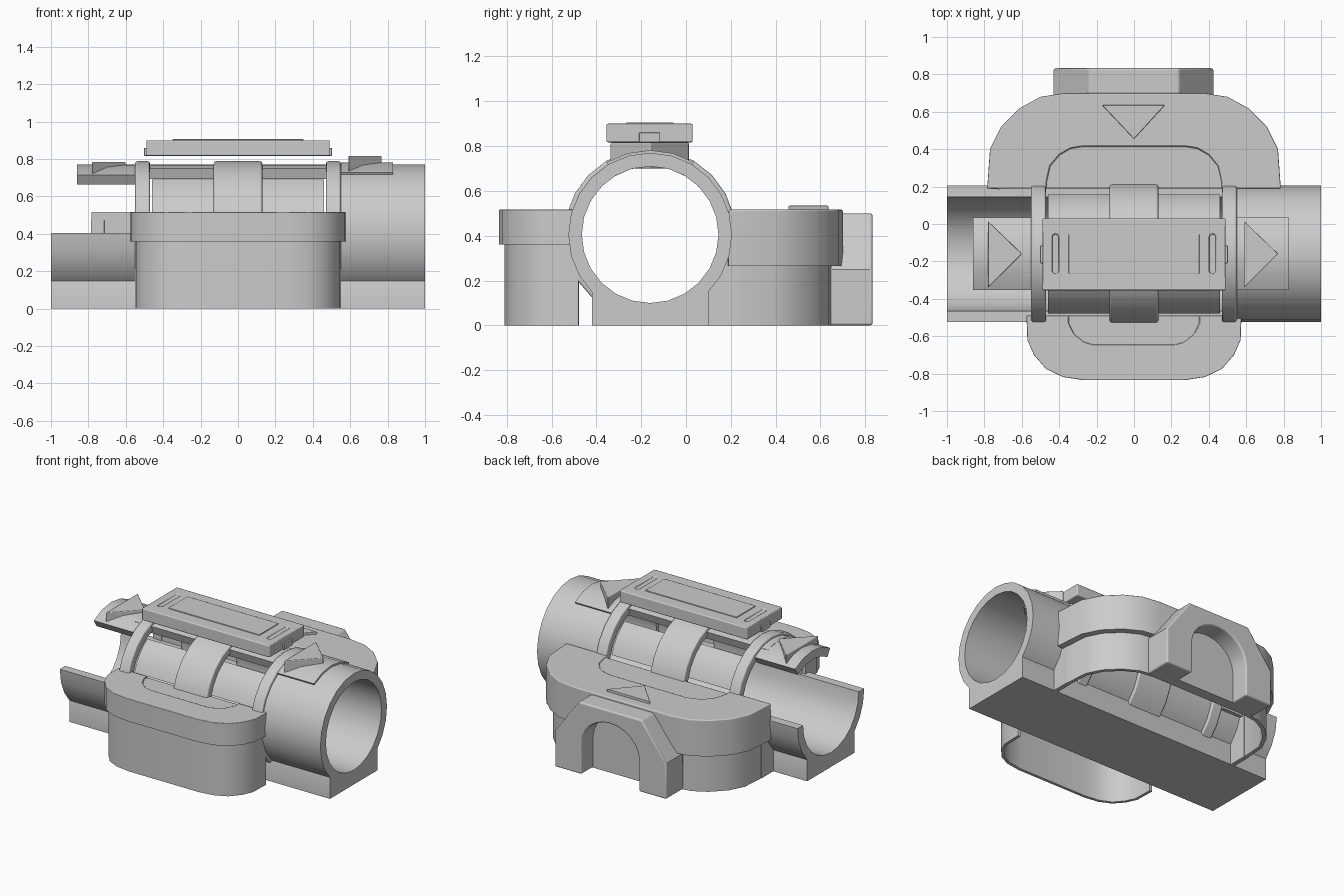
import bpy, bmesh, math
from mathutils import Vector

if "Cube" in bpy.data.objects:
    bpy.data.objects.remove(bpy.data.objects["Cube"], do_unlink=True)

GREY = (0.6, 0.6, 0.6, 1)
grey = bpy.data.materials.new("light_grey_plastic")
grey.use_nodes = True
grey.diffuse_color = GREY
grey.node_tree.nodes["Principled BSDF"].inputs["Base Color"].default_value = GREY

CY, CZ = -0.16, 0.405         # tube axis
R_IN, R_OUT = 0.305, 0.365    # tube radii


def smooth(ob):
    bpy.ops.object.select_all(action='DESELECT')
    ob.select_set(True)
    bpy.context.view_layer.objects.active = ob
    bpy.ops.object.shade_smooth_by_angle(angle=math.radians(32))


def finish(name, bm, bevel=0.0):
    bmesh.ops.recalc_face_normals(bm, faces=bm.faces)
    mesh = bpy.data.meshes.new(name)
    bm.to_mesh(mesh)
    bm.free()
    mesh.materials.append(grey)
    ob = bpy.data.objects.new(name, mesh)
    bpy.context.collection.objects.link(ob)
    smooth(ob)
    if bevel:
        mod = ob.modifiers.new("soft_edges", 'BEVEL')
        mod.width, mod.segments = bevel, 2
        mod.limit_method, mod.angle_limit = 'ANGLE', math.radians(40)
        mod.harden_normals = True
    return ob


def prism(name, pts, axis, lo, hi, bevel=0.0):
    """Extrude a 2D outline along the given axis."""
    def place(p, d):
        a, b = p
        return {'x': (d, a, b), 'y': (a, d, b), 'z': (a, b, d)}[axis]
    bm = bmesh.new()
    low = [bm.verts.new(place(p, lo)) for p in pts]
    high = [bm.verts.new(place(p, hi)) for p in pts]
    bm.faces.new(low)
    bm.faces.new(high)
    for i in range(len(pts)):
        j = (i + 1) % len(pts)
        bm.faces.new((low[i], low[j], high[j], high[i]))
    return finish(name, bm, bevel)


def box(name, x0, x1, y0, y1, z0, z1, bevel=0.0):
    return prism(name, [(x0, y0), (x1, y0), (x1, y1), (x0, y1)], 'z', z0, z1, bevel)


def arc(name, x0, x1, ri, ro, a0, a1, bevel=0.0):
    """Curved shell around the tube axis, angles in degrees from the top."""
    n = max(4, round((a1 - a0) / 15))
    closed = a1 - a0 >= 360
    bm = bmesh.new()
    rows = []
    for i in range(n if closed else n + 1):
        a = math.radians(a0 + (a1 - a0) * i / n)
        s, c = math.sin(a), math.cos(a)
        rows.append([bm.verts.new((x, CY + r * s, CZ + r * c))
                     for x, r in ((x0, ri), (x1, ri), (x1, ro), (x0, ro))])
    for i in range(n):
        p, q = rows[i], rows[(i + 1) % len(rows)]
        for k in range(4):
            bm.faces.new((p[k], p[(k + 1) % 4], q[(k + 1) % 4], q[k]))
    if not closed:
        bm.faces.new(rows[0])
        bm.faces.new(rows[-1])
    return finish(name, bm, bevel)


def mirrored(half):
    return half + [(-x, y) for x, y in reversed(half)]


def inset(path, d):
    """Shift an open outline sideways; negative moves inwards."""
    out = []
    for i, p in enumerate(path):
        t = Vector(path[min(i + 1, len(path) - 1)]) - Vector(path[max(i - 1, 0)])
        t.normalize()
        out.append((p[0] + t.y * d, p[1] - t.x * d))
    return out


def wall(name, path, d0, d1, z0, z1):
    return prism(name, inset(path, d0) + inset(path, d1)[::-1], 'z', z0, z1)


def cut(ob, cutter):
    cutter.hide_render = True
    mod = ob.modifiers.new("recess", 'BOOLEAN')
    mod.object, mod.operation, mod.solver = cutter, 'DIFFERENCE', 'EXACT'
    bpy.context.view_layer.objects.active = ob
    while ob.modifiers[0] != mod:
        bpy.ops.object.modifier_move_up(modifier=mod.name)
    bpy.ops.object.modifier_apply(modifier=mod.name)
    bpy.data.objects.remove(cutter, do_unlink=True)
    smooth(ob)


# Tube: full at one end, open trough along the rest, lid strip on top
arc("full_tube", 0.55, 1.0, R_IN, R_OUT, 0, 360)
arc("open_trough", -1.0, 0.55, R_IN, R_OUT, 90, 270)
arc("top_strip", -0.6, 0.57, R_IN, R_OUT, -19, 19)

# Base with a round seat for the tube
seat = [(CY + 0.33 * math.sin(math.radians(a)), CZ - 0.33 * math.cos(math.radians(a)))
        for a in range(48, -49, -8)]
prism("base", [(-0.42, 0), (0.1, 0), (0.1, 0.145)] + seat + [(-0.42, 0.145)], 'x', -1, 1)

# Window panels, rings and strap
for side, word in ((1, "back"), (-1, "front")):
    a0, a1 = sorted((32 * side, 72 * side))
    arc(word + "_window_panel", -0.46, 0.46, R_IN, 0.335, a0, a1)
for side, word in ((1, "left"), (-1, "right")):
    x0, x1 = sorted((0.47 * side, 0.55 * side))
    arc(word + "_ring", x0, x1, 0.32, 0.383, -138, 138, 0.012)
arc("center_strap", -0.13, 0.13, 0.325, 0.383, -138, 138, 0.012)

# Arrow tabs on both ends
arc("left_tab", 0.55, 0.83, 0.35, 0.377, -31, 31)
arc("right_tab", -0.86, -0.55, R_IN, 0.365, -32, 32)
for word, x, top in (("left", 0.59, 0.817), ("right", -0.78, 0.785)):
    prism(word + "_arrow", [(x, 0.015), (x, -0.34), (x + 0.18, CY)], 'z', 0.7, top, 0.006)

# Top cover with a raised panel, two slots and end clips
cover = box("top_cover", -0.49, 0.49, -0.355, 0.03, 0.817, 0.9, 0.012)
for side in (1, -1):
    x = 0.42 * side
    slot = [(x + 0.018 * math.cos(math.radians(a)),
             CY + (0.09 if a < 180 else -0.09) + 0.018 * math.sin(math.radians(a)))
            for a in (0, 45, 90, 135, 179, 181, 225, 270, 315, 359)]
    cut(cover, prism("slot_cutter", slot, 'z', 0.885, 0.95))
    x0, x1 = sorted((0.47 * side, 0.502 * side))
    box("cover_clip", x0, x1, -0.21, -0.115, 0.817, 0.86, 0.004)
box("cover_panel", -0.35, 0.35, -0.265, -0.055, 0.89, 0.906, 0.003)

# Front housing: lip, top plate and thinner skirt, open below
front = mirrored([(-0.575, -0.49), (-0.57, -0.62), (-0.535, -0.7), (-0.47, -0.775),
                  (-0.38, -0.818), (-0.27, -0.835)])
plate = prism("front_top_plate", front, 'z', 0.46, 0.517, 0.008)
pocket = mirrored([(-0.35, -0.45), (-0.35, -0.53), (-0.32, -0.59), (-0.27, -0.63), (-0.22, -0.645)])
cut(plate, prism("pocket_cutter", pocket, 'z', 0.508, 0.6))
wall("front_lip", front, 0.0, -0.05, 0.36, 0.47)
skirt = [(-0.575, -0.48)] + front[1:-1] + [(0.575, -0.48)]
wall("front_skirt", skirt, -0.025, -0.045, 0, 0.4)

# Rear housing, wider, built the same way, with end walls towards the tube
rear = mirrored([(0.785, 0.19), (0.77, 0.4), (0.71, 0.52), (0.61, 0.62), (0.5, 0.68), (0.37, 0.7)])
plate = prism("rear_top_plate", rear, 'z', 0.46, 0.517, 0.008)
pocket = mirrored([(0.47, 0.15), (0.47, 0.22), (0.45, 0.31), (0.4, 0.37), (0.34, 0.405), (0.28, 0.415)])
cut(plate, prism("pocket_cutter", pocket, 'z', 0.5, 0.6))
wall("rear_lip", rear, 0.0, -0.07, 0.265, 0.47)
wall("rear_skirt", rear, -0.045, -0.07, 0, 0.3)
foot = [(0.1, 0), (0.23, 0), (0.23, 0.34), (0.2, 0.34), (0.16, 0.24), (0.1, 0.155)]
for side, word in ((1, "left"), (-1, "right")):
    x0, x1 = sorted((0.71 * side, 0.74 * side))
    prism(word + "_rear_foot", foot, 'x', x0, x1)
    x0, x1 = sorted((0.55 * side, 0.775 * side))
    box(word + "_rear_end_wall", x0, x1, 0.19, 0.215, 0.3, 0.48)
prism("rear_arrow", [(-0.17, 0.635), (0.165, 0.635), (0, 0.455)], 'z', 0.5, 0.534, 0.004)

# Rear arch with a round-topped recess closed at the back
opening = [(0.22 * math.cos(math.radians(a)), 0.21 + 0.2 * math.sin(math.radians(a)))
           for a in range(0, 181, 15)]
outline = [(-0.43, 0), (-0.43, 0.25), (-0.24, 0.5), (0.24, 0.5), (0.425, 0.25), (0.425, 0)]
prism("rear_arch", outline + [(0.22, 0)] + opening + [(-0.22, 0)], 'y', 0.64, 0.833, 0.012)
box("rear_arch_back", -0.24, 0.24, 0.65, 0.705, 0, 0.44)
